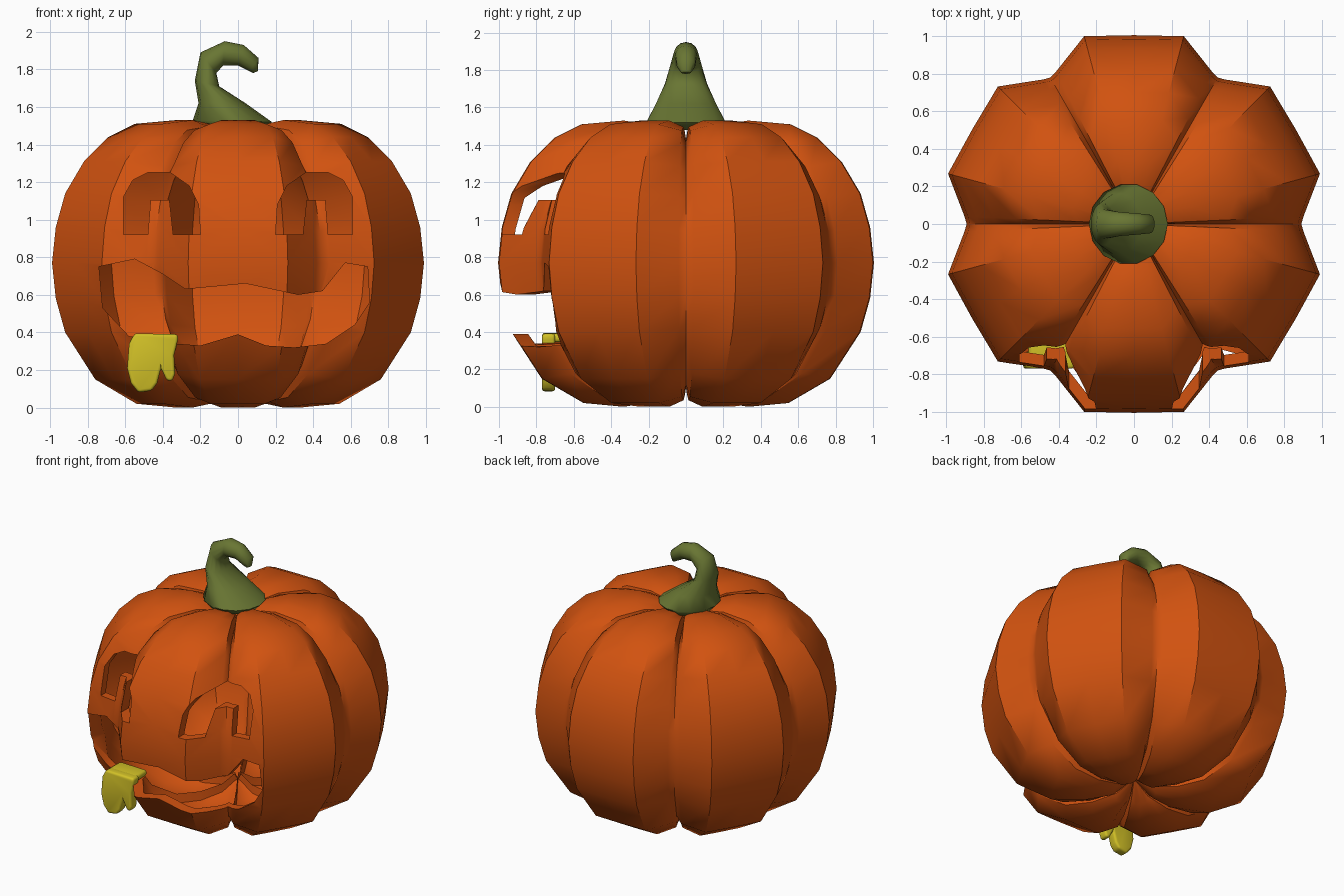
import bpy
import bmesh
import math
from mathutils import Vector

if "Cube" in bpy.data.objects:
    bpy.data.objects.remove(bpy.data.objects["Cube"])


def make_material(name, rgb):
    mat = bpy.data.materials.new(name)
    mat.use_nodes = True
    mat.diffuse_color = (*rgb, 1)
    mat.node_tree.nodes["Principled BSDF"].inputs["Base Color"].default_value = (*rgb, 1)
    return mat


orange = make_material("pumpkin orange", (0.64, 0.085, 0.005))
green = make_material("stem green", (0.14, 0.18, 0.033))
yellow = make_material("slime yellow", (0.64, 0.53, 0.02))


def finish(bm, name, mat):
    mesh = bpy.data.meshes.new(name)
    bm.to_mesh(mesh)
    bm.free()
    mesh.materials.append(mat)
    obj = bpy.data.objects.new(name, mesh)
    bpy.context.collection.objects.link(obj)
    return obj


def activate(obj):
    bpy.ops.object.select_all(action='DESELECT')
    obj.select_set(True)
    bpy.context.view_layer.objects.active = obj


def smooth(obj, degrees):
    activate(obj)
    bpy.ops.object.shade_smooth_by_angle(angle=math.radians(degrees))


def loft(bm, rings):
    """Skin closed rings of points and fill both ends; returns the faces."""
    loops = [[bm.verts.new(p) for p in ring] for ring in rings]
    faces = []
    for a, b in zip(loops, loops[1:]):
        for i in range(len(a)):
            j = (i + 1) % len(a)
            faces.append(bm.faces.new((a[i], a[j], b[j], b[i])))
    for loop in (loops[0], loops[-1]):
        centre = bm.verts.new(sum((v.co for v in loop), Vector()) / len(loop))
        for i in range(len(loop)):
            faces.append(bm.faces.new((loop[i - 1], loop[i], centre)))
    bmesh.ops.recalc_face_normals(bm, faces=faces)
    return faces


def prism(name, outline, y_front, y_back, mat):
    """Front-view outline extruded through the depth."""
    bm = bmesh.new()
    face = bm.faces.new([bm.verts.new((x, y_front, z)) for x, z in outline])
    out = bmesh.ops.extrude_face_region(bm, geom=[face])
    for v in out["geom"]:
        if isinstance(v, bmesh.types.BMVert):
            v.co.y = y_back
    bmesh.ops.recalc_face_normals(bm, faces=bm.faces)
    return finish(bm, name, mat)


# Pumpkin shell: six lobes, with a smaller inner skin
MID = 0.77
PROFILE = [(0.03, 0.10), (0.14, 0.03), (0.33, 0.0), (0.54, 0.02), (0.76, 0.15),
           (0.92, 0.40), (0.97, 0.58), (0.99, 0.77), (0.97, 0.96), (0.92, 1.14),
           (0.82, 1.31), (0.69, 1.44), (0.55, 1.51), (0.33, 1.53), (0.14, 1.50),
           (0.03, 1.43)]
# angle across a lobe, radius factor, height factor
LOBE = [(-30, 0.9, 0.87), (-27.5, 0.912, 0.955), (-15, 1.035, 1),
        (0, 1.005, 1), (15, 1.035, 1), (27.5, 0.912, 0.955)]


def skin(scale):
    rings = []
    for r, z in PROFILE:
        ring = []
        for lobe in range(6):
            for deg, rad, tall in LOBE:
                a = math.radians(30 + lobe * 60 + deg)
                dip = tall if r > 0.1 else min(tall, 0.96)
                ring.append((scale * r * rad * math.cos(a),
                             scale * r * rad * math.sin(a) * 1.01,
                             MID + scale * (z - MID) * dip))
        rings.append(ring)
    return rings


bm = bmesh.new()
loft(bm, skin(1))
bmesh.ops.reverse_faces(bm, faces=loft(bm, skin(0.93)))
body = finish(bm, "pumpkin_body", orange)

# Carved face: arched eyes with a tooth each, and a crooked mouth
EYE = [(0.20, 0.92), (0.21, 1.08), (0.26, 1.18), (0.36, 1.25), (0.48, 1.25),
       (0.56, 1.21), (0.61, 1.12), (0.61, 0.92), (0.48, 0.92), (0.465, 1.105),
       (0.365, 1.105), (0.345, 0.92)]
MOUTH = [(-0.74, 0.75), (-0.55, 0.79), (-0.40, 0.71), (-0.28, 0.63), (0.04, 0.66),
         (0.32, 0.60), (0.45, 0.62), (0.57, 0.77), (0.69, 0.75), (0.70, 0.56),
         (0.62, 0.44), (0.47, 0.34), (0.30, 0.32), (0.15, 0.33), (0.0, 0.39),
         (-0.20, 0.33), (-0.33, 0.34), (-0.58, 0.38), (-0.72, 0.53)]
cuts = {"left_eye_cutter": EYE,
        "right_eye_cutter": [(-x, z) for x, z in EYE],
        "mouth_cutter": MOUTH}
for name, outline in cuts.items():
    cutter = prism(name, outline, -1.3, -0.3, orange)
    cutter.hide_render = True
    activate(body)
    mod = body.modifiers.new(name, 'BOOLEAN')
    mod.operation = 'DIFFERENCE'
    mod.solver = 'EXACT'
    mod.object = cutter
    bpy.ops.object.modifier_apply(modifier=mod.name)
    bpy.data.objects.remove(cutter)
smooth(body, 40)

# Hooked stem: each ring spans an outer and an inner point, with a half depth
STEM = [((-0.19, 1.48), (0.14, 1.48), 0.18), ((-0.24, 1.53), (0.18, 1.52), 0.215),
        ((-0.21, 1.62), (0.04, 1.62), 0.165), ((-0.23, 1.74), (-0.10, 1.71), 0.115),
        ((-0.20, 1.89), (-0.115, 1.78), 0.08), ((-0.07, 1.95), (-0.08, 1.82), 0.065),
        ((0.03, 1.93), (0.0, 1.82), 0.058), ((0.11, 1.86), (0.06, 1.79), 0.05),
        ((0.105, 1.79), (0.08, 1.78), 0.025)]
rings = []
for outer, inner, depth in STEM:
    o, i = Vector((outer[0], 0, outer[1])), Vector((inner[0], 0, inner[1]))
    ring = []
    for k in range(14):
        a = math.tau * k / 14
        ring.append((o + i) / 2 + (o - i) / 2 * math.cos(a)
                    + Vector((0, depth * math.sin(a), 0)))
    rings.append(ring)
bm = bmesh.new()
loft(bm, rings)
smooth(finish(bm, "stem", green), 60)

# Slime hanging over the lower lip: a dripping front and a flap going inside
DRIP = [(-0.58, 0.34), (-0.55, 0.395), (-0.32, 0.39), (-0.32, 0.36), (-0.34, 0.28),
        (-0.335, 0.18), (-0.35, 0.14), (-0.38, 0.145), (-0.41, 0.21), (-0.43, 0.13),
        (-0.46, 0.09), (-0.53, 0.08), (-0.57, 0.13), (-0.59, 0.21)]
FLAP = [(-0.58, 0.345), (-0.55, 0.395), (-0.33, 0.39), (-0.33, 0.345)]
for name, outline, front, back in (("slime_drip", DRIP, -0.77, -0.70),
                                   ("slime_flap", FLAP, -0.75, -0.59)):
    slime = prism(name, outline, front, back, yellow)
    bevel = slime.modifiers.new("soft edges", 'BEVEL')
    bevel.width = 0.018
    bevel.segments = 3
    activate(slime)
    bpy.ops.object.modifier_apply(modifier=bevel.name)
    smooth(slime, 60)
